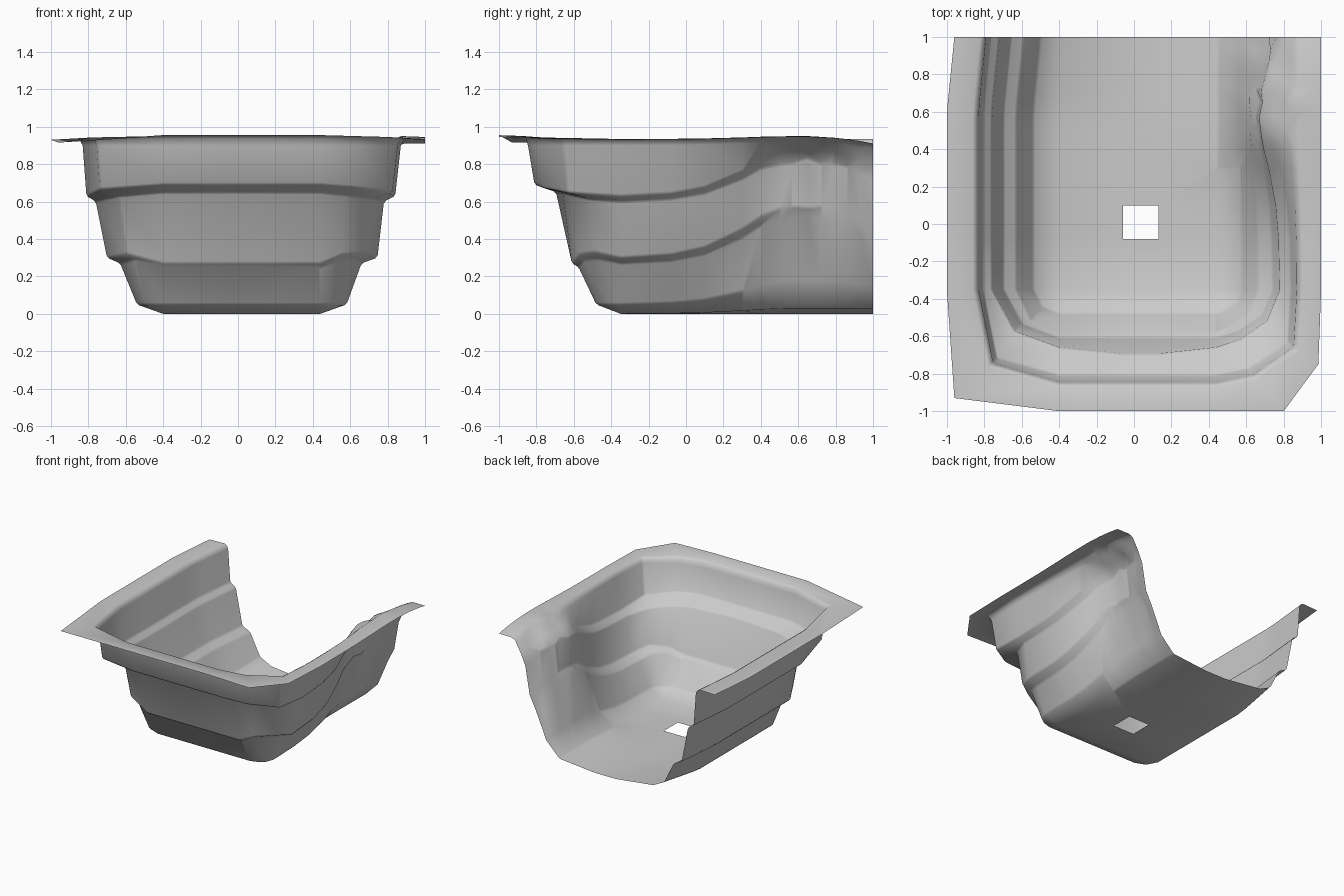
import bpy, bmesh, math, random

if "Cube" in bpy.data.objects:
    bpy.data.objects.remove(bpy.data.objects["Cube"])
random.seed(4)

# Stepped profile from rim to floor: left x, front y, right x, side z, front z
LEVELS = [
    (-1.00, -1.00, 1.00, .93, .955), (-.85, -.86, .89, .935, .95),
    (-.83, -.845, .87, .90, .90), (-.81, -.81, .84, .63, .69),
    (-.76, -.66, .78, .60, .65), (-.70, -.61, .745, .30, .27),
    (-.63, -.575, .66, .27, .25), (-.54, -.48, .58, .05, .05),
    (-.40, -.35, .44, 0, 0)]
# Crushed right wall: (x, z) per level at its middle and at the open back end
MID = [(1, .945), (.87, .95), (.82, .92), (.735, .87), (.67, .82),
       (.665, .58), (.62, .52), (.56, .18), (.45, .03)]
END = [(1, .91), (.88, .91), (.85, .89), (.80, .80), (.76, .71),
       (.72, .48), (.66, .36), (.57, .15), (.45, .03)]
# Side stations: y, amount of crush, share of the end section
SIDE = [(1, 1, 1), (.93, 1, .65), (.86, 1, .4), (.79, 1, .2), (.72, 1, .1),
        (.65, 1, 0), (.57, 1, 0), (.5, .95, 0), (.4, .8, 0), (.3, .55, 0),
        (.1, .2, 0), (-.08, .06, 0), (-.35, 0, 0)]
FRONT_X = [-.40, -.06, .13, .44]


def lerp(a, b, t):
    return a + (b - a) * t


def level_path(k):
    """U-shaped path of one level, from back left round the front to back right."""
    xl, yf, xr, zs, zf = LEVELS[k]
    lift = {5: .04, 6: .03}.get(k, 0)            # raised lower corners
    low = k >= 4                                 # lower corners are cut deeper
    pts = []
    for y, _, _ in SIDE:
        f = max(0, (y - .6) / .4)
        dx = .04 if k < 8 else 0
        dz = .04 * f if k >= 7 else 0
        pts.append((xl + dx * f, y, zs + dz))
    # left corner
    if k == 0:
        pts.append((-.96, -.93, .915))
    else:
        tx, ty = (.66, .72) if low else (.82, .8)
        pts.append((lerp(-.4, xl, tx), lerp(-.35, yf, ty),
                    lerp(zs, zf, .6) + lift))
    # front
    for x in FRONT_X:
        bow = -.035 if k == 4 and abs(x) < .2 else 0
        pts.append((x, yf + bow, zf))
    # right corner
    if k == 0:
        pts += [(.80, -1, .945), (.985, -.75, .935)]
    else:
        corner = (((.38, .86, .75), (.8, .54, .3)) if low
                  else ((.45, .92, .75), (.96, .62, .3)))
        for tx, ty, tz in corner:
            pts.append((lerp(.44, xr, tx), lerp(-.35, yf, ty),
                        lerp(zs, zf, tz) + lift))
    # right side with crush
    for y, w, e in reversed(SIDE):
        x = lerp(xr, lerp(MID[k][0], END[k][0], e), w)
        z = lerp(zs, lerp(MID[k][1], END[k][1], e), w)
        if 2 <= k <= 6 and .45 < y < .99:
            x += random.uniform(-.018, .018)
            z += random.uniform(-.018, .018)
        pts.append((x, y, z))
    return pts


bm = bmesh.new()
rows = [[bm.verts.new(p) for p in level_path(k)] for k in range(len(LEVELS))]

# Rim, walls and steps
for a, b in zip(rows, rows[1:]):
    for i in range(len(a) - 1):
        bm.faces.new((a[i], a[i + 1], b[i + 1], b[i]))

# Floor strips with a square drain hole; the last strip closes the front corners
n = len(SIDE)
left, right = rows[-1][:n], rows[-1][-n:][::-1]
front = rows[-1][n + 1:n + 5]
floor = []
for i, (y, _, _) in enumerate(SIDE):
    if i == n - 1:
        mids = front[1:3]
    else:
        mids = [bm.verts.new((x, y, 0)) for x in FRONT_X[1:3]]
    floor.append([left[i]] + mids + [right[i]])
for a, b in zip(floor, floor[1:]):
    for j in range(3):
        if j == 1 and abs(a[0].co.y - .1) < .01:
            continue
        bm.faces.new((a[j], b[j], b[j + 1], a[j + 1]))

bmesh.ops.remove_doubles(bm, verts=bm.verts, dist=.0005)
bmesh.ops.recalc_face_normals(bm, faces=bm.faces)
if sum(f.normal.z * f.calc_area() for f in bm.faces) < 0:
    bmesh.ops.reverse_faces(bm, faces=bm.faces)

mesh = bpy.data.meshes.new("stepped_basin")
bm.to_mesh(mesh)
bm.free()
basin = bpy.data.objects.new("stepped_basin", mesh)
bpy.context.collection.objects.link(basin)
bpy.context.view_layer.objects.active = basin
basin.select_set(True)

# Soft edges on the steps
bev = basin.modifiers.new("soft_edges", 'BEVEL')
bev.width = .012
bev.segments = 1
bev.limit_method = 'ANGLE'
bev.angle_limit = math.radians(35)
bpy.ops.object.modifier_apply(modifier="soft_edges")
bpy.ops.object.shade_smooth_by_angle(angle=math.radians(40))
